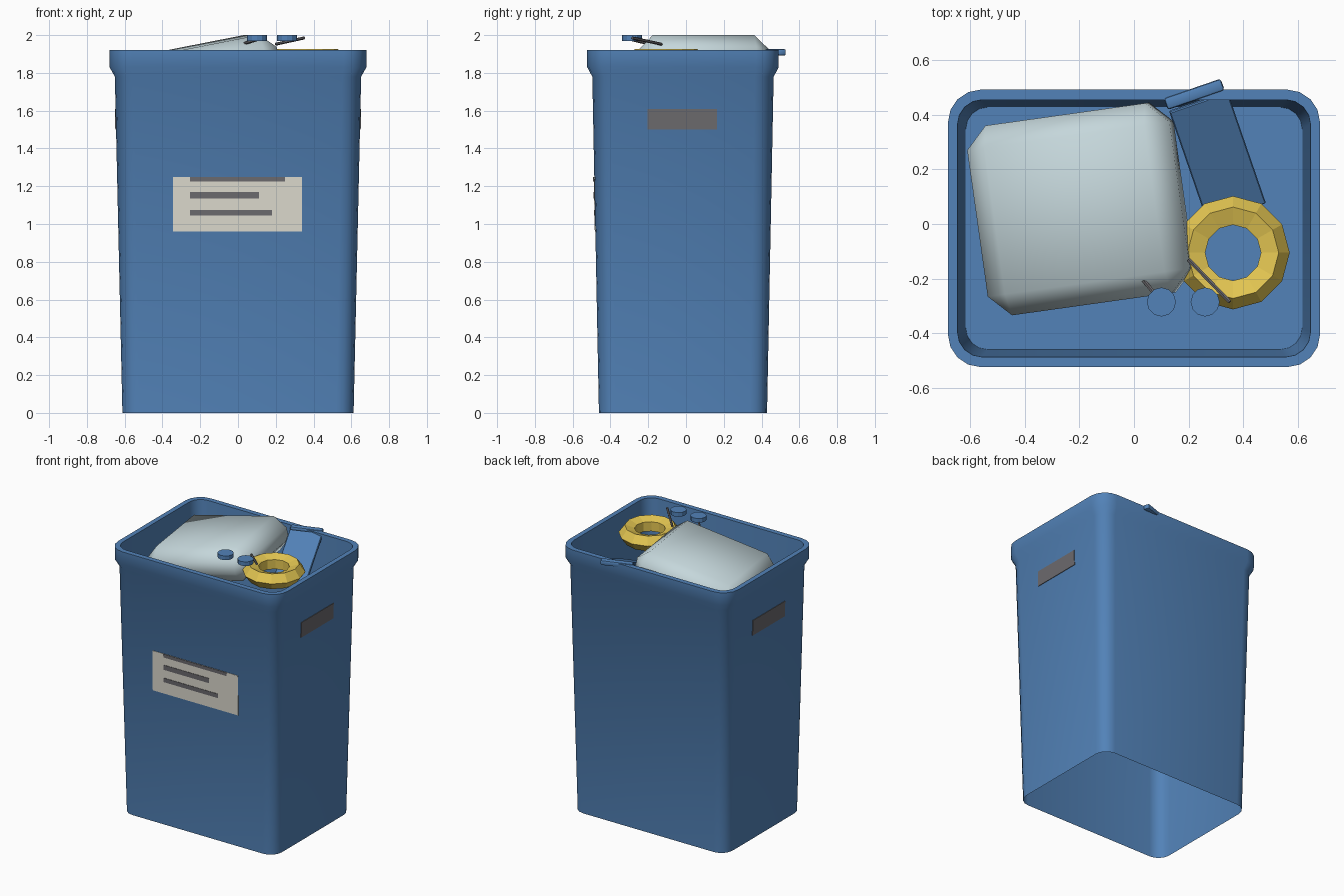
import bpy, bmesh, math
from mathutils import Vector, Matrix

if "Cube" in bpy.data.objects:
    bpy.data.objects.remove(bpy.data.objects["Cube"])


def mat(name, rgb):
    m = bpy.data.materials.new(name)
    m.diffuse_color = (*rgb, 1)
    m.use_nodes = True
    m.node_tree.nodes["Principled BSDF"].inputs["Base Color"].default_value = m.diffuse_color
    return m


BLUE = mat("bin blue", (0.085, 0.225, 0.48))
GREY = mat("dark grey", (0.15, 0.145, 0.155))
PAPER = mat("label paper", (0.72, 0.70, 0.62))
BAG = mat("pale bag", (0.56, 0.68, 0.71))
YELLOW = mat("yellow", (0.78, 0.57, 0.085))
CY = -0.016  # the bin body sits slightly forward of centre


def finish(name, bm, material, smooth=None, fix=True):
    if fix:
        bmesh.ops.recalc_face_normals(bm, faces=bm.faces)
    me = bpy.data.meshes.new(name)
    bm.to_mesh(me)
    bm.free()
    ob = bpy.data.objects.new(name, me)
    bpy.context.collection.objects.link(ob)
    me.materials.append(material)
    if smooth:
        bpy.ops.object.select_all(action='DESELECT')
        ob.select_set(True)
        bpy.context.view_layer.objects.active = ob
        bpy.ops.object.shade_smooth_by_angle(angle=math.radians(smooth))
    return ob


def rounded_rect(hx, hy, r, z, seg=4):
    pts = []
    for i, (sx, sy) in enumerate([(1, 1), (-1, 1), (-1, -1), (1, -1)]):
        for k in range(seg + 1):
            a = math.radians(90 * i + 90 * k / seg)
            pts.append((sx * (hx - r) + r * math.cos(a),
                        CY + sy * (hy - r) + r * math.sin(a), z))
    return pts


def box(name, size, matrix, material, bevel=0, seg=1, smooth=None):
    bm = bmesh.new()
    bmesh.ops.create_cube(bm, size=1)
    bmesh.ops.scale(bm, vec=size, verts=bm.verts)
    if bevel:
        bmesh.ops.bevel(bm, geom=bm.edges[:], offset=bevel, segments=seg,
                        affect='EDGES', profile=0.5)
    bmesh.ops.transform(bm, matrix=matrix, verts=bm.verts)
    return finish(name, bm, material, smooth)


def rod(name, a, b, radius, sides, material, smooth=None):
    a, b = Vector(a), Vector(b)
    d = b - a
    bm = bmesh.new()
    m = Matrix.Translation((a + b) / 2) @ d.to_track_quat('Z', 'Y').to_matrix().to_4x4()
    bmesh.ops.create_cone(bm, cap_ends=True, segments=sides, radius1=radius,
                          radius2=radius, depth=d.length, matrix=m)
    return finish(name, bm, material, smooth)


# bin: tapered shell, flared rim, inner wall down to a raised floor, open base
bm = bmesh.new()
profile = [(0.612, 0.445, 0.09, 0), (0.652, 0.480, 0.10, 1.78), (0.68, 0.507, 0.12, 1.83),
           (0.68, 0.507, 0.12, 1.92), (0.645, 0.470, 0.09, 1.92), (0.615, 0.443, 0.08, 1.3)]
rings = [[bm.verts.new(p) for p in rounded_rect(*row)] for row in profile]
for lo, hi in zip(rings, rings[1:]):
    n = len(lo)
    for i in range(n):
        bm.faces.new((lo[i], lo[(i + 1) % n], hi[(i + 1) % n], hi[i]))
bm.faces.new(rings[-1])
finish("bin_body", bm, BLUE, 50, fix=False)


# flat plates following the sloping walls
def wall(axis, z):
    return 0.445 + 0.0197 * z if axis == 'front' else 0.612 + 0.0225 * z


def plate(name, side, u0, u1, z0, z1, lift, material):
    bm = bmesh.new()
    layers = []
    for off in (-0.002, lift):
        layer = []
        for u, z in ((u0, z0), (u1, z0), (u1, z1), (u0, z1)):
            if side == 'front':
                co = (u, CY - wall('front', z) - off, z)
            else:
                co = (side * (wall('side', z) + off), u, z)
            layer.append(bm.verts.new(co))
        layers.append(layer)
        bm.faces.new(layer)
    a, b = layers
    for i in range(4):
        bm.faces.new((a[i], a[(i + 1) % 4], b[(i + 1) % 4], b[i]))
    finish(name, bm, material)


plate("label", 'front', -0.345, 0.34, 0.96, 1.25, 0.003, PAPER)
for i, (x1, z0, z1) in enumerate([(0.25, 1.225, 1.25), (0.11, 1.135, 1.17), (0.18, 1.045, 1.075)]):
    plate(f"label_line_{i + 1}", 'front', -0.255, x1, z0, z1, 0.006, GREY)
for s, nm in ((-1, "left"), (1, "right")):
    plate(f"{nm}_grip", s, -0.205, 0.165, 1.5, 1.61, 0.004, GREY)

# stuffed bag, tilted up to the right
box("bag", (0.76, 0.70, 0.24),
    Matrix.Translation((-0.195, 0.055, 1.826)) @ Matrix.Rotation(math.radians(8), 4, 'Z')
    @ Matrix.Rotation(math.radians(-11), 4, 'Y'), BAG, 0.08, 1, 80)

# yellow ring: twelve-sided torus with a five-sided section
bm = bmesh.new()
loops = []
for i in range(12):
    a = math.tau * i / 12
    loop = []
    for j in range(5):
        b = math.tau * j / 5
        r = 0.149 + 0.058 * math.cos(b)
        loop.append(bm.verts.new((0.362 + r * math.cos(a), -0.105 + r * math.sin(a),
                                  1.87 + 0.058 * math.sin(b))))
    loops.append(loop)
for i in range(12):
    p, q = loops[i], loops[(i + 1) % 12]
    for j in range(5):
        k = (j + 1) % 5
        bm.faces.new((p[j], q[j], q[k], p[k]))
finish("yellow_ring", bm, YELLOW)

# blue flap leaning over the back rim, with its lip
turn = Matrix.Rotation(math.radians(19), 4, 'Z')
slope = Matrix.Rotation(math.radians(24), 4, 'X')
box("flap", (0.225, 0.47, 0.02),
    Matrix.Translation((0.305, 0.245, 1.81)) @ turn @ slope, BLUE, 0.004)
box("flap_lip", (0.22, 0.045, 0.036),
    Matrix.Translation((0.22, 0.474, 1.909)) @ turn, BLUE, 0.01, 2, 40)

# two small caps and their thin stems
for i, x in enumerate((0.1, 0.26)):
    rod(f"cap_{i + 1}", (x, -0.285, 1.97), (x, -0.285, 2.0), 0.053, 12, BLUE)
rod("stem_1", (0.03, -0.2, 1.955), (0.1, -0.285, 1.975), 0.008, 6, GREY)
rod("stem_2", (0.2, -0.13, 1.952), (0.35, -0.285, 1.985), 0.008, 6, GREY)
